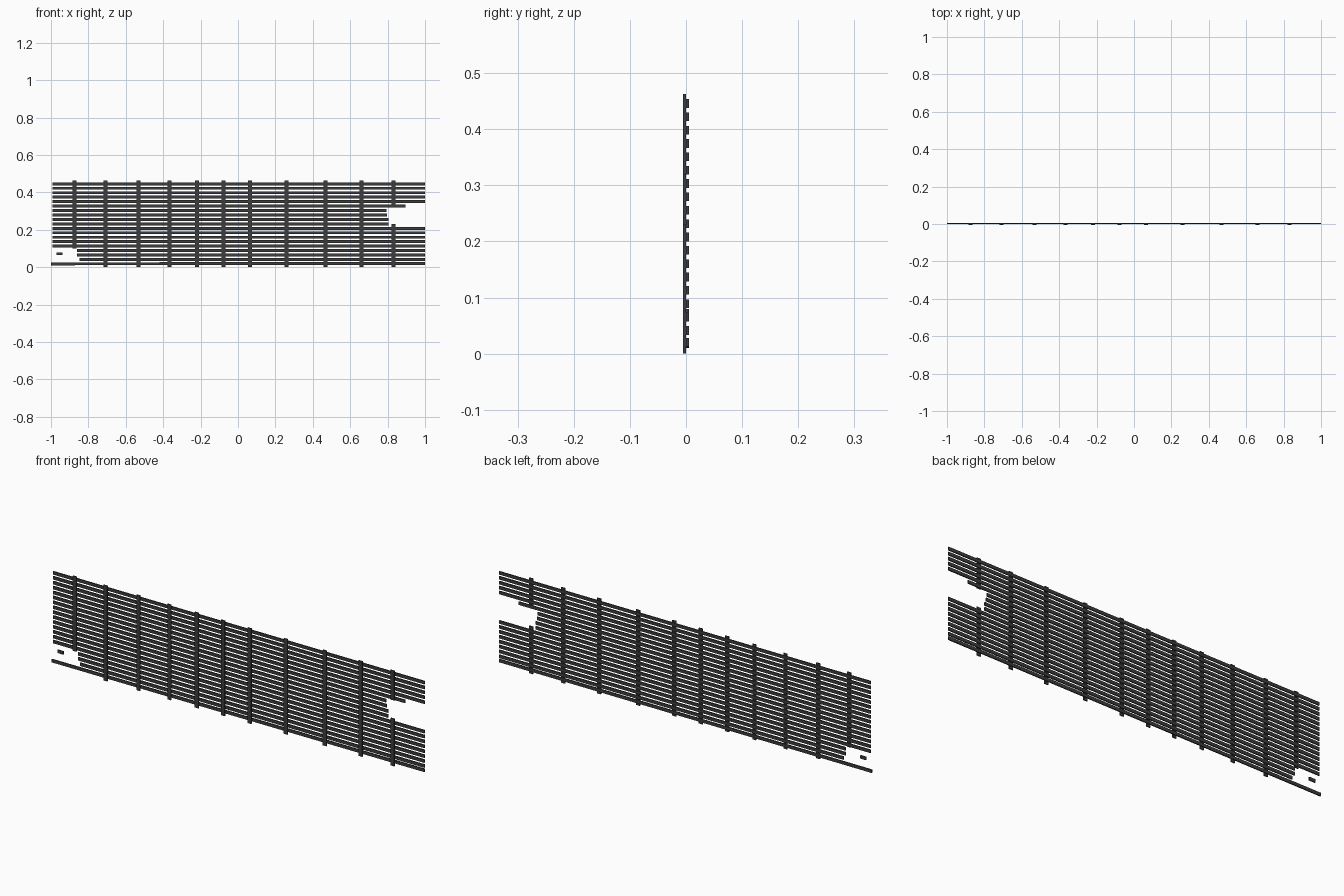
import bpy
from mathutils import Matrix

if "Cube" in bpy.data.objects:
    bpy.data.objects.remove(bpy.data.objects["Cube"])

mat = bpy.data.materials.new("dark_wood")
mat.diffuse_color = (0.045, 0.045, 0.047, 1)
mat.use_nodes = True
mat.node_tree.nodes["Principled BSDF"].inputs["Base Color"].default_value = mat.diffuse_color


def box(name, x0, x1, y0, y1, z0, z1, tilt=0.0):
    """Box between two corners, with optional lean in the front plane."""
    bpy.ops.mesh.primitive_cube_add(size=1)
    ob = bpy.context.object
    ob.name = name
    ob.data.transform(Matrix.Diagonal((x1 - x0, y1 - y0, z1 - z0, 1)))
    ob.location = ((x0 + x1) / 2, (y0 + y1) / 2, (z0 + z1) / 2)
    ob.rotation_euler.y = tilt
    ob.data.materials.append(mat)
    return ob


LEFT, RIGHT = -0.993, 1.0
SLAT_H, PITCH, FIRST = 0.0155, 0.0238, 0.0175
DEPTH = 0.005

# horizontal slats, some broken off at one end
broken_left = {1: -0.848, 2: -0.86, 3: -0.86}
broken_right = {9: 0.805, 10: 0.805, 11: 0.797, 12: 0.793, 13: 0.895}
for i in range(1, 19):
    z = FIRST + i * PITCH
    box(f"slat_{i}", broken_left.get(i, LEFT), broken_right.get(i, RIGHT),
        0, DEPTH, z - SLAT_H / 2, z + SLAT_H / 2)

# sagging bottom slat
box("bottom_slat", -1.0, 1.0, 0, DEPTH, 0.0115, 0.027, -0.0012)

# loose fragment in the left gap
box("slat_fragment", -0.97, -0.938, 0, DEPTH, 0.064, 0.0795)

# vertical battens on the front
POST_W, TOP = 0.02, 0.463
battens = [(-0.874, 0.1, TOP), (0.832, 0.228, 0), (0.832, 0.319, TOP)]
battens[1] = (0.832, 0.0, 0.23)
battens += [(x, 0.0, TOP) for x in
            (-0.709, -0.532, -0.366, -0.219, -0.078, 0.064, 0.259, 0.468, 0.66)]
for n, (x, z0, z1) in enumerate(battens):
    box(f"batten_{n}", x - POST_W / 2, x + POST_W / 2, -DEPTH, 0, z0, z1)
